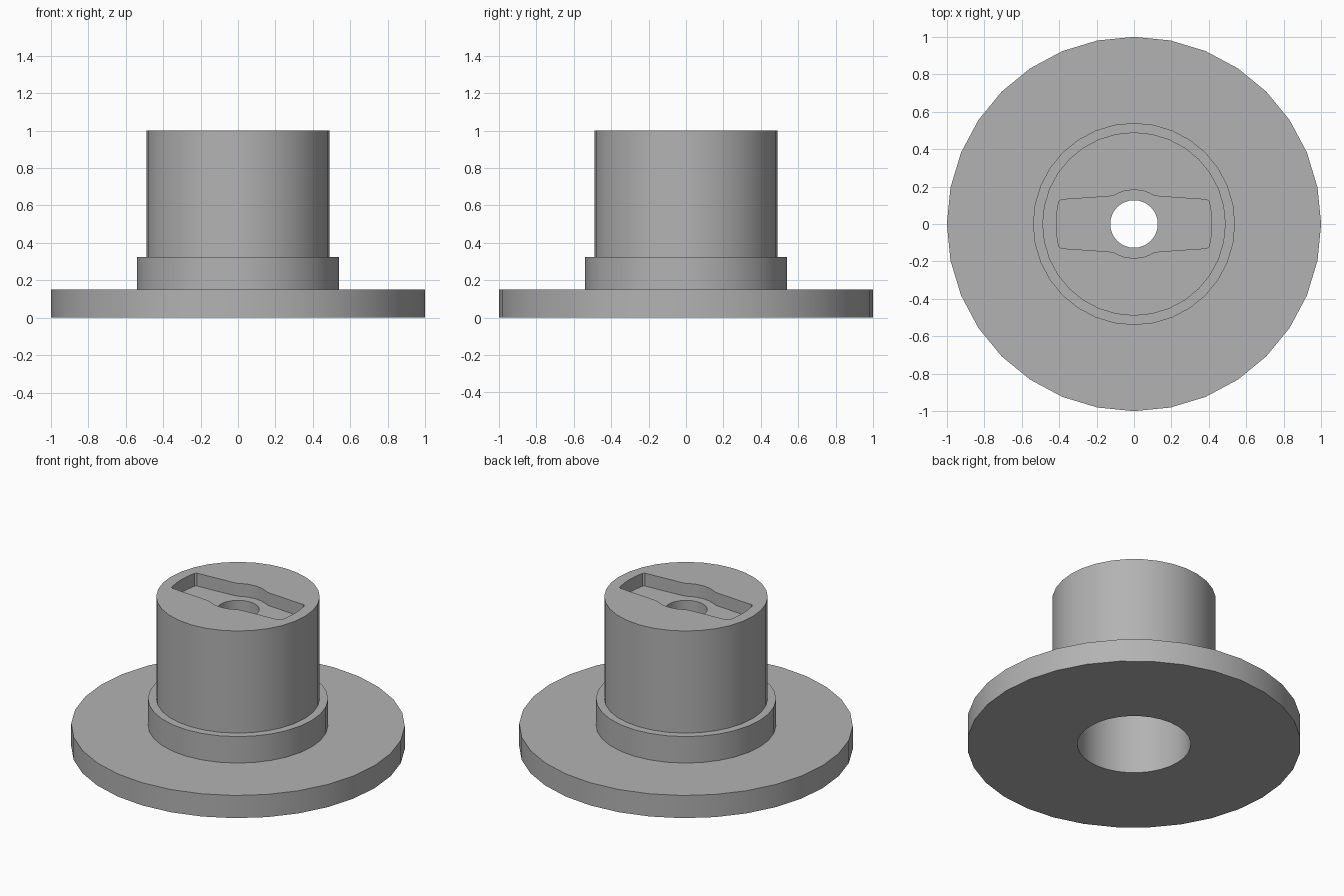
import bpy
import bmesh
import math

default = bpy.data.objects.get("Cube")
if default:
    bpy.data.objects.remove(default, do_unlink=True)

SEGMENTS = 32

grey = bpy.data.materials.new("plain_grey")
grey.use_nodes = True
colour = (0.45, 0.45, 0.45, 1)
grey.diffuse_color = colour
grey.node_tree.nodes["Principled BSDF"].inputs["Base Color"].default_value = colour


def make_object(name, bm):
    bmesh.ops.recalc_face_normals(bm, faces=bm.faces)
    mesh = bpy.data.meshes.new(name)
    bm.to_mesh(mesh)
    bm.free()
    mesh.materials.append(grey)
    obj = bpy.data.objects.new(name, mesh)
    bpy.context.collection.objects.link(obj)
    return obj


def lathe(name, profile):
    """Revolve a closed (radius, height) profile around z."""
    bm = bmesh.new()
    rings = []
    for i in range(SEGMENTS):
        a = math.tau * i / SEGMENTS
        rings.append([bm.verts.new((r * math.cos(a), r * math.sin(a), z)) for r, z in profile])
    for i, ring in enumerate(rings):
        following = rings[(i + 1) % SEGMENTS]
        for j in range(len(profile)):
            k = (j + 1) % len(profile)
            bm.faces.new((ring[j], following[j], following[k], ring[k]))
    return make_object(name, bm)


def prism(name, outline, bottom, top):
    bm = bmesh.new()
    face = bm.faces.new([bm.verts.new((x, y, bottom)) for x, y in outline])
    moved = bmesh.ops.extrude_face_region(bm, geom=[face])["geom"]
    verts = [v for v in moved if isinstance(v, bmesh.types.BMVert)]
    bmesh.ops.translate(bm, verts=verts, vec=(0, 0, top - bottom))
    return make_object(name, bm)


# Flange, collar and hub with a wide lower bore and a narrow upper hole
flange, collar, hub, bore, hole = 1.0, 0.54, 0.49, 0.34, 0.127
body = lathe("flanged_hub", [
    (bore, 0), (flange, 0), (flange, 0.15), (collar, 0.15), (collar, 0.325),
    (hub, 0.325), (hub, 1), (hole, 1), (hole, 0.78), (bore, 0.78)])

# Key-shaped recess: one quarter of its outline, mirrored to all four
quarter = [(0.415, 0), (0.412, 0.06), (0.402, 0.12), (0.39, 0.13), (0.14, 0.147),
           (0.11, 0.151), (0.085, 0.163), (0.05, 0.177), (0, 0.183)]
half = quarter + [(-x, y) for x, y in reversed(quarter[:-1])]
outline = half + [(x, -y) for x, y in reversed(half[1:-1])]
cutter = prism("recess_cutter", outline, 0.915, 1.1)

cut = body.modifiers.new("recess", "BOOLEAN")
cut.operation = "DIFFERENCE"
cut.solver = "EXACT"
cut.object = cutter
bpy.ops.object.select_all(action="DESELECT")
body.select_set(True)
bpy.context.view_layer.objects.active = body
bpy.ops.object.modifier_apply(modifier=cut.name)
bpy.data.objects.remove(cutter, do_unlink=True)

bpy.ops.object.shade_smooth_by_angle(angle=math.radians(30))
